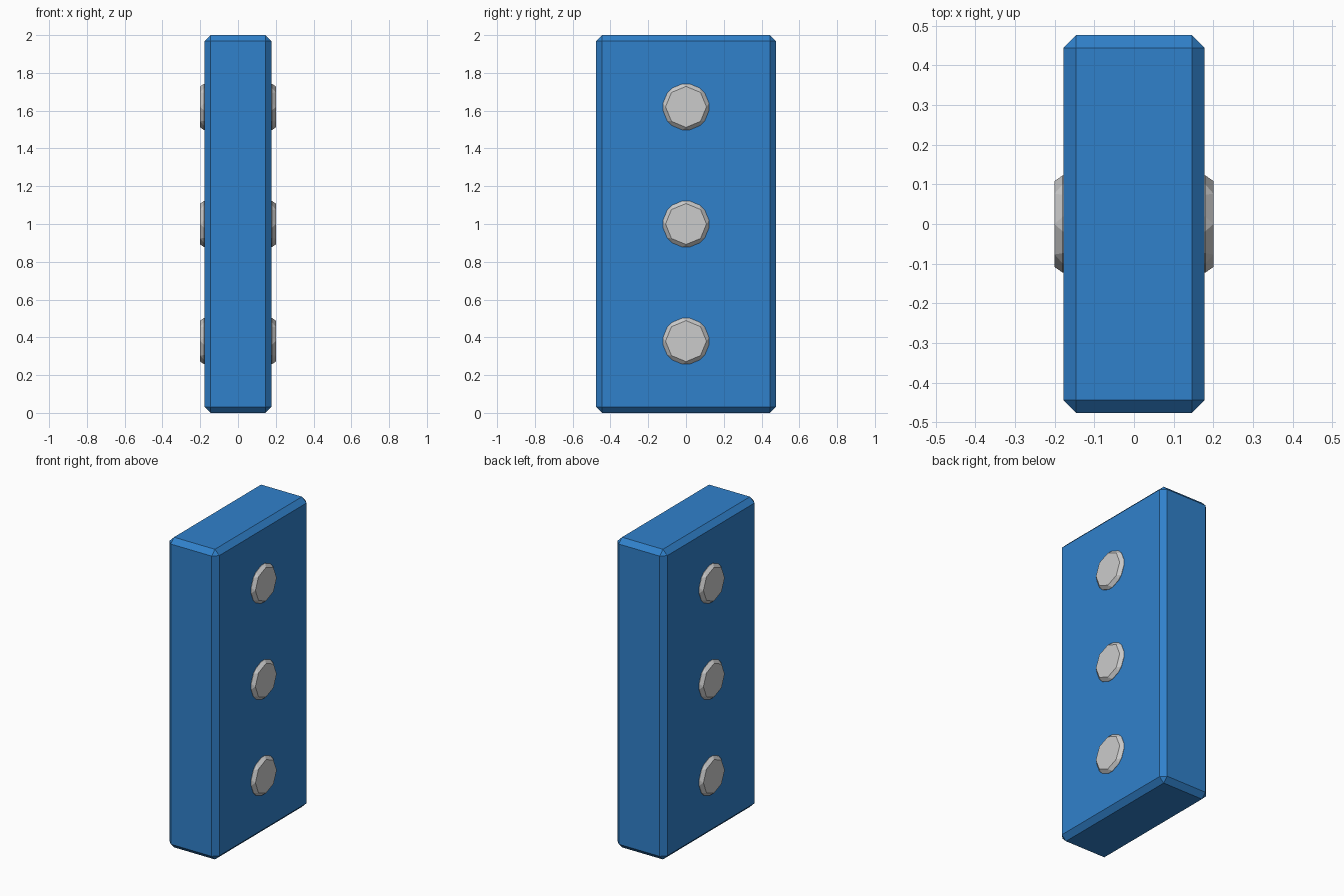
import bpy
from math import pi

if "Cube" in bpy.data.objects:
    bpy.data.objects.remove(bpy.data.objects["Cube"])

blue = bpy.data.materials.new("blue")
blue.diffuse_color = (0.03, 0.22, 0.60, 1)
blue.use_nodes = True
blue.node_tree.nodes["Principled BSDF"].inputs["Base Color"].default_value = blue.diffuse_color


def chamfer(obj, width):
    mod = obj.modifiers.new("chamfer", "BEVEL")
    mod.width = width
    mod.segments = 1
    mod.limit_method = "ANGLE"


# Upright slab
bpy.ops.mesh.primitive_cube_add(size=1, location=(0, 0, 1))
slab = bpy.context.object
slab.name = "slab"
slab.scale = (0.356, 0.952, 2)
bpy.ops.object.transform_apply(location=False, rotation=False, scale=True)
slab.data.materials.append(blue)
chamfer(slab, 0.032)

# Three eight-sided pins through the slab, showing as studs on both faces
for i, z in enumerate((0.38, 1.0, 1.62)):
    bpy.ops.mesh.primitive_cylinder_add(vertices=8, radius=0.13, depth=0.4,
                                        location=(0, 0, z), rotation=(0, pi / 2, 0))
    pin = bpy.context.object
    pin.name = f"stud_pin_{i + 1}"
    chamfer(pin, 0.02)
